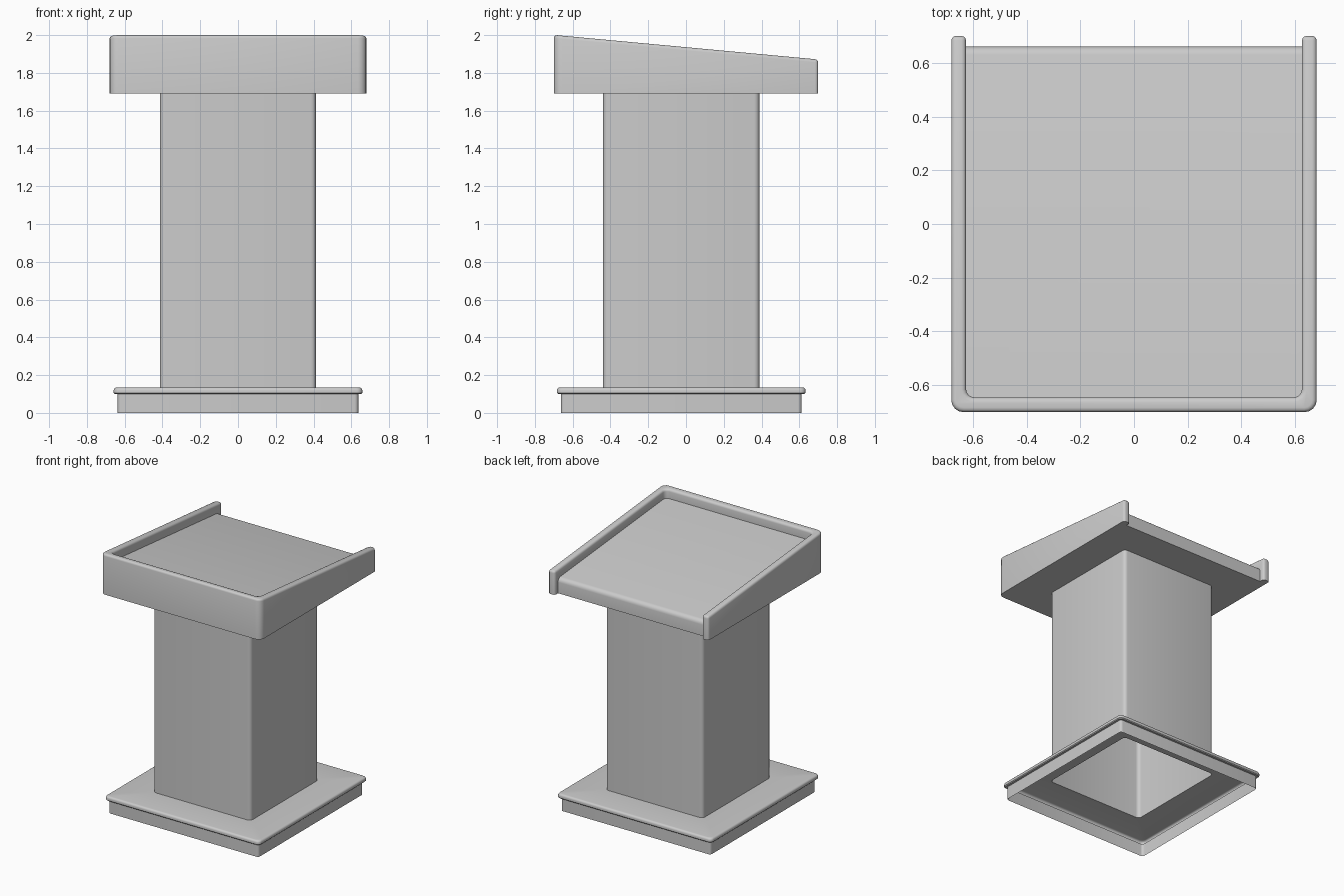
import bpy, bmesh, math

if "Cube" in bpy.data.objects:
    bpy.data.objects.remove(bpy.data.objects["Cube"])

CY = -0.025          # base and column sit slightly forward
BOTTOM = 1.69        # underside of the reading top


def finish(name, bm):
    bmesh.ops.recalc_face_normals(bm, faces=bm.faces[:])
    me = bpy.data.meshes.new(name)
    bm.to_mesh(me)
    bm.free()
    ob = bpy.data.objects.new(name, me)
    bpy.context.collection.objects.link(ob)
    return ob


def smooth(ob):
    bpy.ops.object.select_all(action='DESELECT')
    ob.select_set(True)
    bpy.context.view_layer.objects.active = ob
    bpy.ops.object.shade_smooth_by_angle(angle=math.radians(35))


def rounded_loft(name, profile, steps=4):
    """Open shell through rounded squares given as (half size, z, corner radius)."""
    bm = bmesh.new()
    rings = []
    for half, z, r in profile:
        ring = []
        for q in range(4):
            mid = math.radians(45 + 90 * q)
            cx = math.copysign(half - r, math.cos(mid))
            cy = math.copysign(half - r, math.sin(mid))
            for s in range(steps + 1):
                a = math.radians(90 * q + 90 * s / steps)
                ring.append(bm.verts.new((cx + r * math.cos(a), CY + cy + r * math.sin(a), z)))
        rings.append(ring)
    n = len(rings[0])
    for lo, hi in zip(rings, rings[1:]):
        for i in range(n):
            j = (i + 1) % n
            bm.faces.new((lo[i], lo[j], hi[j], hi[i]))
    ob = finish(name, bm)
    smooth(ob)
    return ob


def extrude_face(bm, pts, vec):
    face = bm.faces.new([bm.verts.new(p) for p in pts])
    res = bmesh.ops.extrude_face_region(bm, geom=[face])
    top = [v for v in res['geom'] if isinstance(v, bmesh.types.BMVert)]
    bmesh.ops.translate(bm, verts=top, vec=vec)
    bmesh.ops.recalc_face_normals(bm, faces=bm.faces[:])
    return top


def slope(y):
    return 2.001 - 0.13 * (y + 0.7) / 1.4


def is_vertical(e):
    d = e.verts[0].co - e.verts[1].co
    return math.hypot(d.x, d.y) < 1e-5


def bevel(bm, edges, size, segs):
    bmesh.ops.bevel(bm, geom=edges, offset=size, offset_type='OFFSET', segments=segs,
                    profile=0.5, affect='EDGES', clamp_overlap=False)


# hollow plinth with an overhanging rounded lip
lip = [(0.642 + 0.016 * math.cos(a), 0.119 + 0.016 * math.sin(a), 0.03)
       for a in (math.radians(d) for d in (0, 22.5, 45, 67.5, 90))]
rounded_loft("base_plinth", [(0.637, 0, 0.02), (0.637, 0.1, 0.02), (0.652, 0.1, 0.028),
                             (0.658, 0.106, 0.03)] + lip + [(0.414, 0.135, 0.028)])

# hollow square column
rounded_loft("column", [(0.414, 0.135, 0.028), (0.414, BOTTOM, 0.028)])

# U-shaped sloping rim, open at the back
bm = bmesh.new()
outline = [(-0.68, 0.7), (-0.68, -0.7), (0.68, -0.7), (0.68, 0.7),
           (0.625, 0.7), (0.625, -0.645), (-0.625, -0.645), (-0.625, 0.7)]
for v in extrude_face(bm, [(x, y, BOTTOM) for x, y in outline], (0, 0, 0.2)):
    v.co.z = slope(v.co.y)
for y, radius in ((-0.7, 0.045), (-0.645, 0.03)):
    bevel(bm, [e for e in bm.edges if is_vertical(e) and abs(e.verts[0].co.y - y) < 1e-4
               and abs(e.verts[0].co.x) in (abs(e.verts[1].co.x),)
               and abs(e.verts[0].co.x) > (0.65 if y == -0.7 else 0.62)], radius, 4)
top_face = max((f for f in bm.faces if f.normal.z > 0.9), key=lambda f: f.calc_area())
edges = set(top_face.edges) | {e for e in bm.edges
                               if is_vertical(e) and e.verts[0].co.y > 0.69}
bevel(bm, list(edges), 0.017, 3)
rim = finish("reading_top", bm)

# sloping desk slab with a rounded back edge, merged with the rim
bm = bmesh.new()
W, D = 0.64, 0.07
profile = [(-0.66, BOTTOM), (0.66, BOTTOM), (0.66, slope(0.66) - D), (-0.66, slope(-0.66) - D)]
extrude_face(bm, [(-W, y, z) for y, z in profile], (2 * W, 0, 0))
bevel(bm, [e for e in bm.edges
           if all(v.co.y > 0.6 and v.co.z > BOTTOM + 0.05 for v in e.verts)
           and abs(e.verts[0].co.x - e.verts[1].co.x) > 1], 0.03, 4)
slab = finish("desk_slab", bm)

mod = rim.modifiers.new("join_slab", 'BOOLEAN')
mod.operation = 'UNION'
mod.solver = 'EXACT'
mod.object = slab
bpy.context.view_layer.objects.active = rim
bpy.ops.object.modifier_apply(modifier=mod.name)
bpy.data.objects.remove(slab)
smooth(rim)
